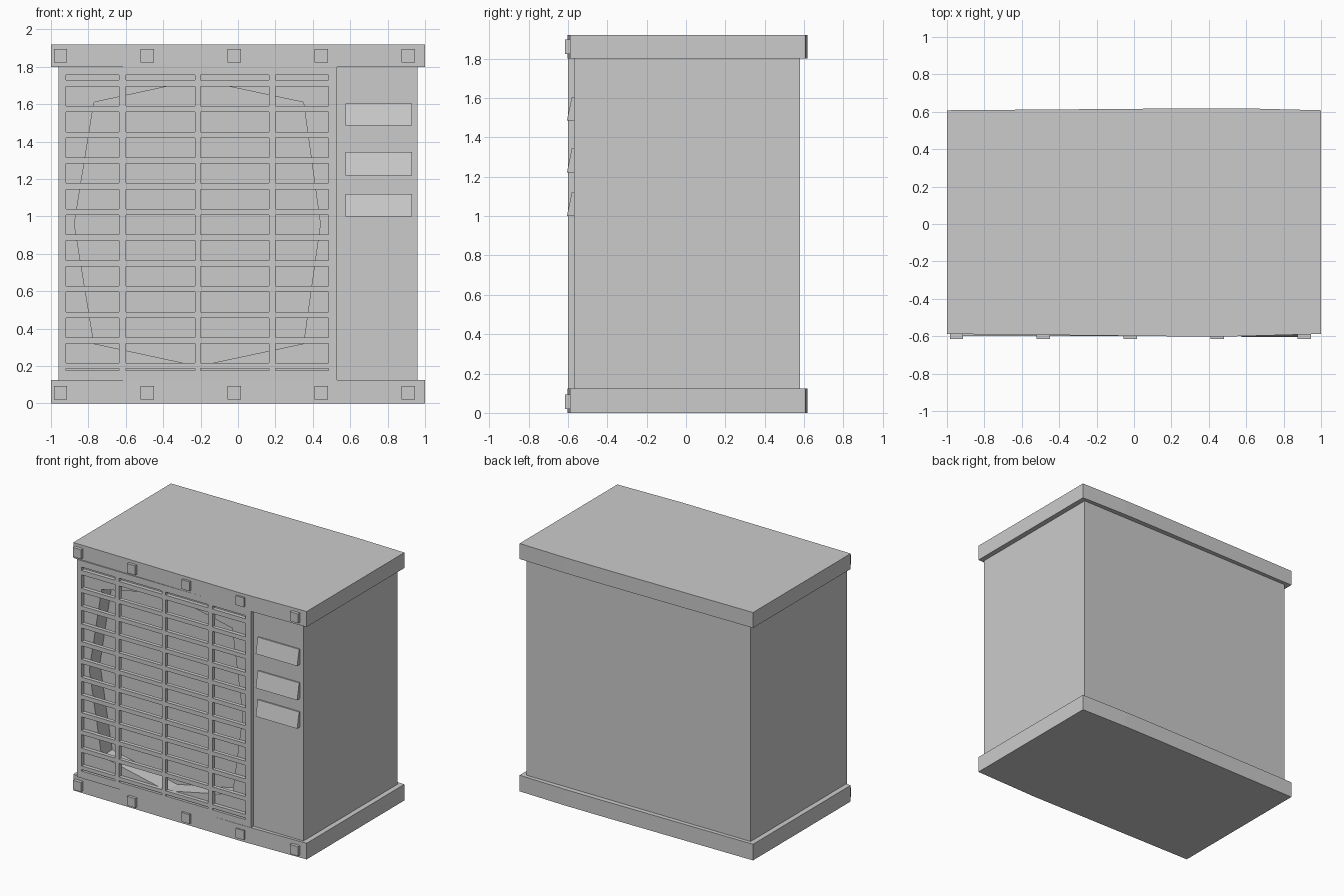
import bpy, bmesh
from mathutils import Matrix, Vector

cube = bpy.data.objects.get("Cube")
if cube:
    bpy.data.objects.remove(cube, do_unlink=True)

GREY = (0.6, 0.6, 0.6, 1)
grey = bpy.data.materials.new("casing grey")
grey.use_nodes = True
grey.diffuse_color = GREY
grey.node_tree.nodes["Principled BSDF"].inputs["Base Color"].default_value = GREY


def prism(name, points, depth):
    """Extrude a closed 3D outline along a vector."""
    bm = bmesh.new()
    face = bm.faces.new([bm.verts.new(p) for p in points])
    ext = bmesh.ops.extrude_face_region(bm, geom=[face], use_keep_orig=True)
    verts = [g for g in ext["geom"] if isinstance(g, bmesh.types.BMVert)]
    bmesh.ops.translate(bm, verts=verts, vec=Vector(depth))
    bmesh.ops.recalc_face_normals(bm, faces=bm.faces[:])
    mesh = bpy.data.meshes.new(name)
    bm.to_mesh(mesh)
    bm.free()
    mesh.materials.append(grey)
    obj = bpy.data.objects.new(name, mesh)
    bpy.context.collection.objects.link(obj)
    return obj


def box(name, x0, x1, y0, y1, z0, z1):
    outline = [(x0, y0, z0), (x1, y0, z0), (x1, y1, z0), (x0, y1, z0)]
    return prism(name, outline, (0, 0, z1 - z0))


# casing with an eight-sided fan recess
FRONT = -0.57
body = box("casing", -0.96, 0.96, FRONT, 0.58, 0.1, 1.82)
fan = [(-0.215, 1.73), (0.35, 1.61), (0.44, 0.96), (0.35, 0.32),
       (-0.215, 0.2), (-0.77, 0.32), (-0.875, 0.96), (-0.77, 1.61)]
cutter = prism("fan_cutter", [(x, FRONT - 0.1, z) for x, z in fan], (0, 0.23, 0))
cutter.hide_render = True
cut = body.modifiers.new("fan recess", "BOOLEAN")
cut.operation = "DIFFERENCE"
cut.solver = "EXACT"
cut.object = cutter
bpy.context.view_layer.objects.active = body
bpy.ops.object.modifier_apply(modifier=cut.name)
bpy.data.objects.remove(cutter, do_unlink=True)

# slightly bowed base tray and lid
rim = [(-1, -0.588), (0.45, -0.603), (1, -0.588), (1, 0.608),
       (0.6, 0.618), (0.28, 0.618), (-1, 0.608)]
for name, z, h in (("base_tray", 0, 0.125), ("lid", 1.8, 0.12)):
    prism(name, [(x, y, z) for x, y in rim], (0, 0, h))

# grille panel: flat outline with slots, given thickness
columns = [(-0.92, -0.635), (-0.6, -0.23), (-0.2, 0.165), (0.2, 0.485)]
rows = [(1.59 - 0.1375 * i, 1.695 - 0.1375 * i) for i in range(11)]
rows += [(1.73, 1.755), (0.175, 0.187)]
curve = bpy.data.curves.new("grille_outline", "CURVE")
curve.dimensions = "2D"
curve.fill_mode = "BOTH"
curve.extrude = 0.015


def add_rect(x0, x1, z0, z1):
    spline = curve.splines.new("POLY")
    spline.points.add(3)
    for p, (x, z) in zip(spline.points, [(x0, z0), (x1, z0), (x1, z1), (x0, z1)]):
        p.co = (x, z, 0, 1)
    spline.use_cyclic_u = True


add_rect(-0.96, 0.53, 0.12, 1.805)
for x0, x1 in columns:
    for z0, z1 in rows:
        add_rect(x0, x1, z0, z1)
outline = bpy.data.objects.new("grille_outline", curve)
bpy.context.collection.objects.link(outline)
bpy.context.view_layer.update()
evaluated = outline.evaluated_get(bpy.context.evaluated_depsgraph_get())
mesh = bpy.data.meshes.new_from_object(evaluated)
bpy.data.objects.remove(outline, do_unlink=True)
mesh.transform(Matrix.Translation((0, FRONT - 0.015, 0)) @ Matrix.Rotation(1.570796, 4, "X"))
bm = bmesh.new()
bm.from_mesh(mesh)
bmesh.ops.remove_doubles(bm, verts=bm.verts[:], dist=0.0005)
bmesh.ops.recalc_face_normals(bm, faces=bm.faces[:])
for f in bm.faces:
    f.smooth = False
bm.to_mesh(mesh)
bm.free()
mesh.materials.clear()
mesh.materials.append(grey)
grille = bpy.data.objects.new("fan_grille", mesh)
bpy.context.collection.objects.link(grille)

# sloped vent hoods on the side panel
for i, (z0, z1) in enumerate([(1.485, 1.605), (1.22, 1.345), (1.0, 1.12)]):
    side = [(FRONT, z0), (-0.605, z0), (-0.58, z1), (FRONT, z1)]
    prism(f"vent_hood_{i + 1}", [(0.575, y, z) for y, z in side], (0.355, 0, 0))

# square studs along the lid and base
for row, z in (("lid", 1.86), ("base", 0.057)):
    for i in range(5):
        x = -0.95 + 0.465 * i
        box(f"{row}_stud_{i + 1}", x - 0.035, x + 0.035, -0.615, -0.58, z - 0.036, z + 0.036)
